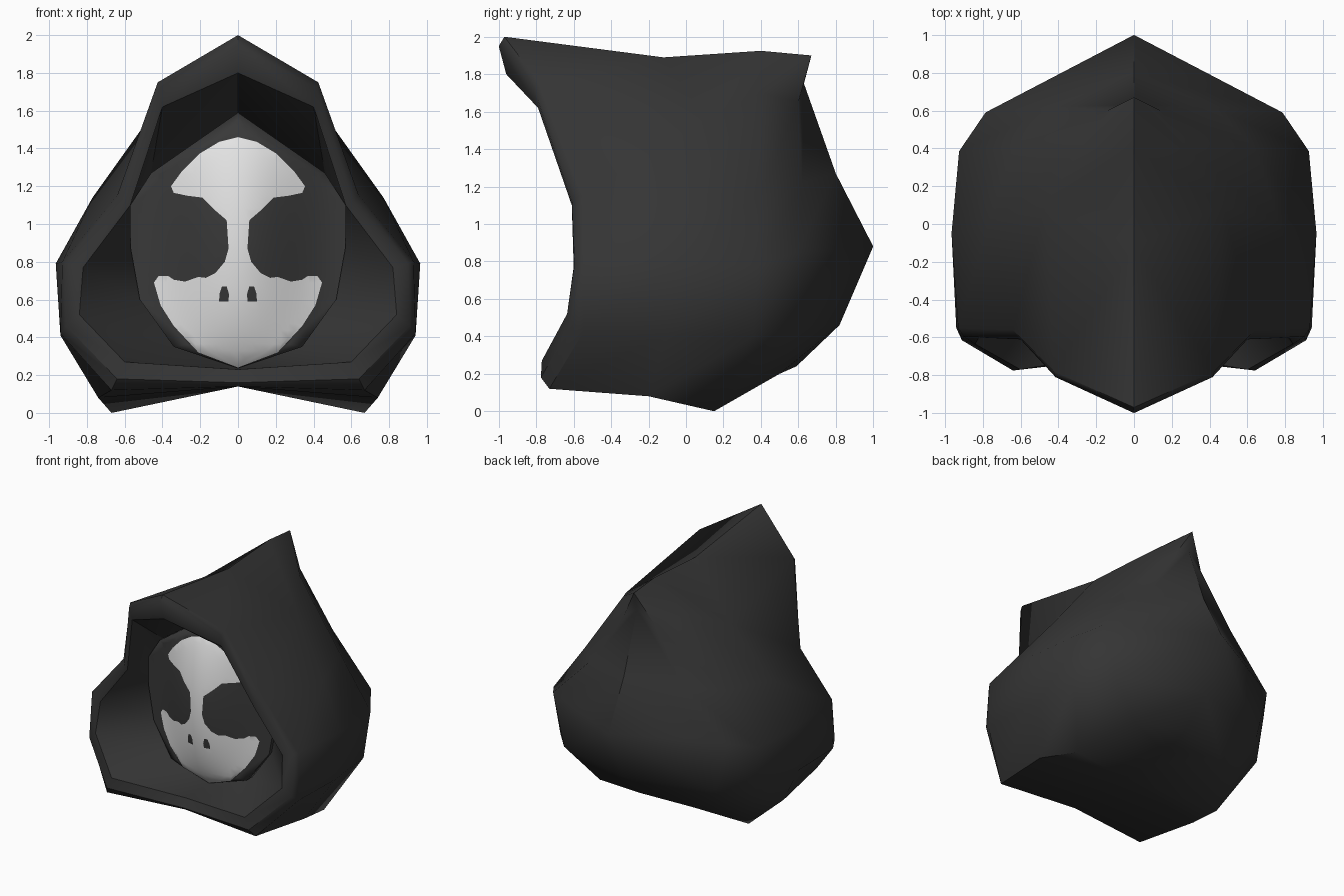
import bpy, bmesh, math
from mathutils import Vector, geometry

if "Cube" in bpy.data.objects:
    bpy.data.objects.remove(bpy.data.objects["Cube"])


def material(name, v):
    m = bpy.data.materials.new(name)
    m.diffuse_color = (v, v, v, 1)
    m.use_nodes = True
    m.node_tree.nodes["Principled BSDF"].inputs["Base Color"].default_value = m.diffuse_color
    return m


DARK = material("charcoal cloth", 0.035)
SHADE = material("charcoal face", 0.04)
BONE = material("bone white", 0.78)


def finish(name, bm, mats, angle):
    me = bpy.data.meshes.new(name)
    bm.to_mesh(me)
    bm.free()
    ob = bpy.data.objects.new(name, me)
    bpy.context.collection.objects.link(ob)
    for m in mats:
        me.materials.append(m)
    bpy.ops.object.select_all(action='DESELECT')
    ob.select_set(True)
    bpy.context.view_layer.objects.active = ob
    bpy.ops.object.shade_smooth_by_angle(angle=math.radians(angle))
    return ob


# Half outline of the head inside the hood (x, z), top to bottom
head_half = [(0, 1.59), (.46, 1.27), (.57, 1.10), (.57, .88), (.52, .60), (.34, .35), (0, .235)]

# Hood: half rings from the cavity out over the rim to the back seam
rings = [
    [(x, -.31, z) for x, z in head_half],
    # inner rim
    [(0, -.96, 1.80), (.40, -.79, 1.62), (.57, -.61, 1.10), (.82, -.60, .77),
     (.84, -.635, .52), (.60, -.77, .27), (0, -.67, .23)],
    # rim crest
    [(0, -1.0, 1.95), (.415, -.81, 1.72), (.60, -.61, 1.12), (.90, -.595, .79),
     (.91, -.615, .46), (.64, -.775, .18), (0, -.70, .16)],
    # outer rim
    [(0, -.97, 2.0), (.425, -.78, 1.75), (.64, -.56, 1.15), (.93, -.55, .80),
     (.94, -.55, .42), (.67, -.73, .12), (0, -.68, .14)],
    # middle
    [(0, -.12, 1.89), (.47, .10, 1.56), (.77, 0, 1.14), (.965, -.05, .79),
     (.94, -.10, .41), (.74, -.20, .08), (0, -.10, .14)],
    # behind the ears
    [(0, .40, 1.925), (.28, .40, 1.70), (.64, .40, 1.17), (.925, .385, .78),
     (.88, .36, .40), (.67, .15, 0), (0, .15, .14)],
    # back corners
    [(0, .67, 1.90), (.14, .60, 1.65), (.42, .62, 1.22), (.785, .59, .85),
     (.68, .60, .44), (.42, .50, .20), (0, .35, .16)],
    # back seam
    [(0, .67, 1.90), (0, .63, 1.75), (0, .80, 1.27), (0, 1.0, .88),
     (0, .82, .46), (0, .59, .24), (0, .35, .16)],
]
bm = bmesh.new()
for s in (1, -1):
    vs = [[bm.verts.new((s * x, y, z)) for x, y, z in r] for r in rings]
    for i in range(len(vs) - 1):
        for j in range(len(vs[0]) - 1):
            a, b, c, d = vs[i][j], vs[i][j + 1], vs[i + 1][j + 1], vs[i + 1][j]
            # same diagonal on both sides keeps the folds symmetric
            for t in ((a, b, d), (b, c, d)):
                bm.faces.new(t if s > 0 else t[::-1])
bmesh.ops.remove_doubles(bm, verts=bm.verts, dist=1e-4)
bmesh.ops.dissolve_degenerate(bm, edges=bm.edges, dist=1e-4)
finish("hood", bm, [DARK], 45)


# Face: domed panel, with the painted skull cut in as separate faces
def mirrored(half):
    return half + [(-x, z) for x, z in half[-2:0:-1]]


def inside(p, poly):
    hit = False
    for (x1, y1), (x2, y2) in zip(poly, poly[1:] + poly[:1]):
        if (y1 > p[1]) != (y2 > p[1]) and p[0] < (x2 - x1) * (p[1] - y1) / (y2 - y1) + x1:
            hit = not hit
    return hit


head = mirrored(head_half)
skull = mirrored([
    (0, 1.46), (.10, 1.435), (.20, 1.375), (.30, 1.275), (.355, 1.20), (.34, 1.165),
    (.27, 1.15), (.19, 1.14), (.13, 1.08), (.06, 1.02), (.05, .87), (.07, .80),
    (.12, .74), (.17, .715), (.21, .72), (.28, .695), (.34, .705), (.37, .725), (.42, .725),
    (.445, .69), (.41, .57), (.34, .46), (.21, .32), (.0, .24)])
nose = [(.05, .59), (.10, .59), (.098, .63), (.085, .67), (.06, .67), (.048, .63)]
loops = [head, skull, nose, [(-x, z) for x, z in nose]]

pts, edges = [], []
for lp in loops:
    n = len(pts)
    pts += [Vector(p) for p in lp]
    edges += [(n + k, n + (k + 1) % len(lp)) for k in range(len(lp))]
for i in range(-15, 16):
    for k in range(40):
        p = (i * .038, .22 + k * .036)
        if inside((p[0] * 1.05, .91 + (p[1] - .91) * 1.05), head):
            pts.append(Vector(p))
verts, _, tris, *_ = geometry.delaunay_2d_cdt(pts, edges, [], 0, 1e-5)


def depth(x, z):
    # centre-line profile, falling back towards the cheeks
    mid = -.34 - .20 * max(0, 1 - ((z - .91) / .69) ** 2) ** .6
    return mid + (-.34 - mid) * math.sin(min(1, abs(x) / .56) * math.pi / 2) ** 2


bm = bmesh.new()
vs = [bm.verts.new((p.x, depth(p.x, p.y), p.y)) for p in verts]
for t in tris:
    f = bm.faces.new([vs[k] for k in t])
    c = f.calc_center_median()
    f.material_index = int(inside((c.x, c.z), skull) and not inside((abs(c.x), c.z), nose))
# side wall of the head running back into the hood
rim = [e for e in bm.edges if e.is_boundary]
new = bmesh.ops.extrude_edge_only(bm, edges=rim)["geom"]
bmesh.ops.translate(bm, verts=[g for g in new if isinstance(g, bmesh.types.BMVert)], vec=(0, .04, 0))
for g in new:
    if isinstance(g, bmesh.types.BMFace):
        g.material_index = 0
finish("face", bm, [SHADE, BONE], 50)
